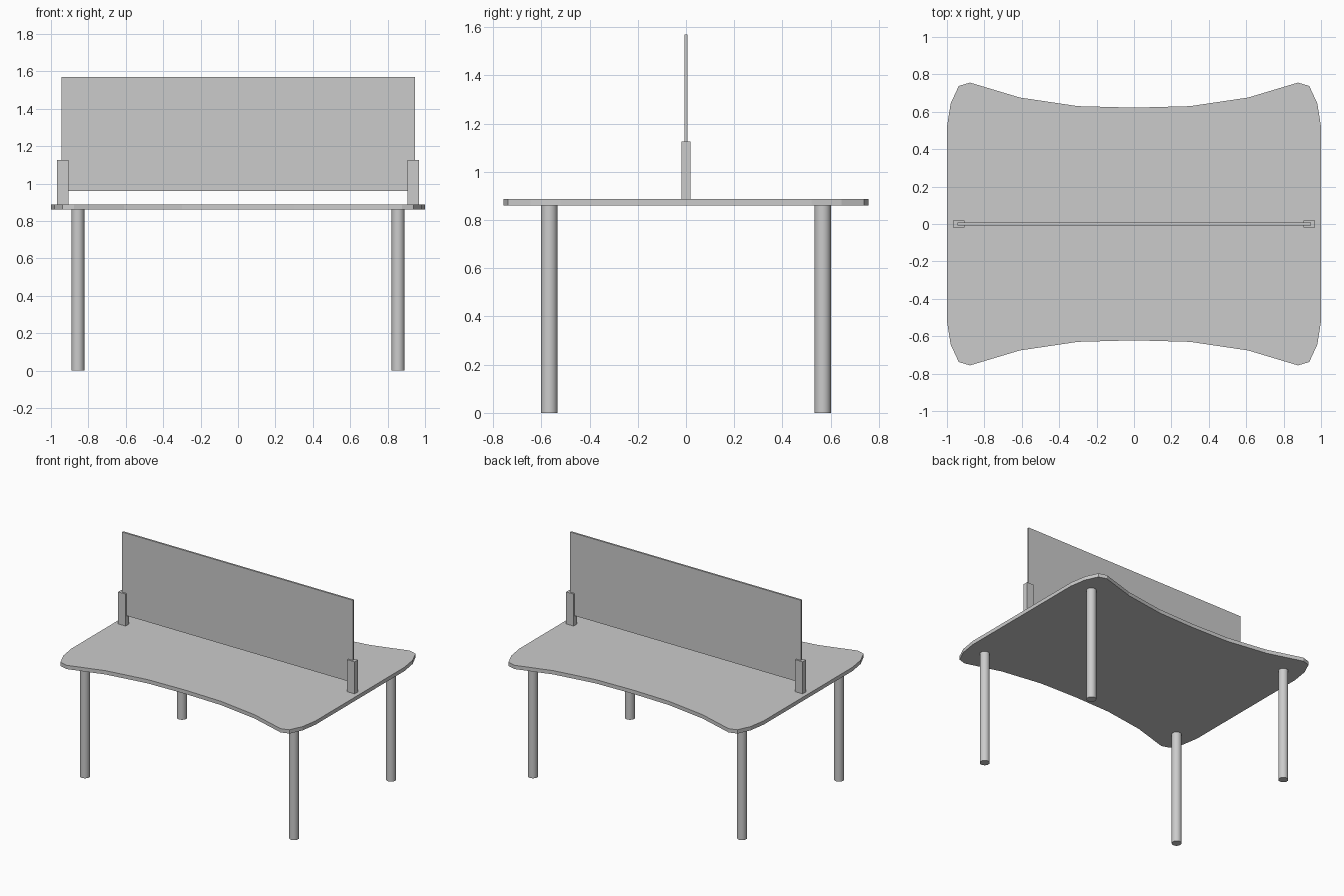
import bpy, bmesh, math

cube = bpy.data.objects.get("Cube")
if cube:
    bpy.data.objects.remove(cube, do_unlink=True)

# Single light grey finish
grey = bpy.data.materials.new("light_grey")
grey.use_nodes = True
colour = (0.6, 0.6, 0.6, 1)
grey.diffuse_color = colour
grey.node_tree.nodes["Principled BSDF"].inputs["Base Color"].default_value = colour


def add_box(name, centre, size):
    bpy.ops.mesh.primitive_cube_add(size=1, location=centre)
    box = bpy.context.object
    box.name = name
    box.scale = size
    bpy.ops.object.transform_apply(location=False, rotation=False, scale=True)
    box.data.materials.append(grey)


def add_tabletop(quarter, bottom, top):
    # Mirror one quarter of the outline into the full loop
    back = quarter + [(-x, y) for x, y in quarter[-2::-1]]
    outline = back + [(-x, -y) for x, y in back]
    bm = bmesh.new()
    face = bm.faces.new([bm.verts.new((x, y, bottom)) for x, y in outline])
    lifted = bmesh.ops.extrude_face_region(bm, geom=[face])
    verts = [v for v in lifted["geom"] if isinstance(v, bmesh.types.BMVert)]
    bmesh.ops.translate(bm, verts=verts, vec=(0, 0, top - bottom))
    bmesh.ops.recalc_face_normals(bm, faces=bm.faces)
    mesh = bpy.data.meshes.new("tabletop")
    bm.to_mesh(mesh)
    bm.free()
    mesh.materials.append(grey)
    bpy.context.collection.objects.link(bpy.data.objects.new("tabletop", mesh))


# Tabletop with curved-in long edges and rounded corners
add_tabletop([(1, 0.52), (0.98, 0.645), (0.937, 0.738), (0.877, 0.756),
              (0.61, 0.676), (0.3, 0.63), (0, 0.622)], 0.86, 0.888)

# Round legs
for side, x in (("left", 0.856), ("right", -0.856)):
    for end, y in (("front", -0.567), ("back", 0.567)):
        bpy.ops.mesh.primitive_cylinder_add(vertices=24, radius=0.034, depth=0.86,
                                            location=(x, y, 0.43))
        leg = bpy.context.object
        leg.name = f"{end}_{side}_leg"
        leg.data.materials.append(grey)
        bpy.ops.object.shade_smooth_by_angle(angle=math.radians(35))

    # Post holding the screen
    add_box(f"{side}_screen_post", (math.copysign(0.938, x), 0, 1.0065), (0.061, 0.038, 0.237))

# Divider screen
add_box("divider_screen", (0, 0, 1.265), (1.89, 0.014, 0.61))
